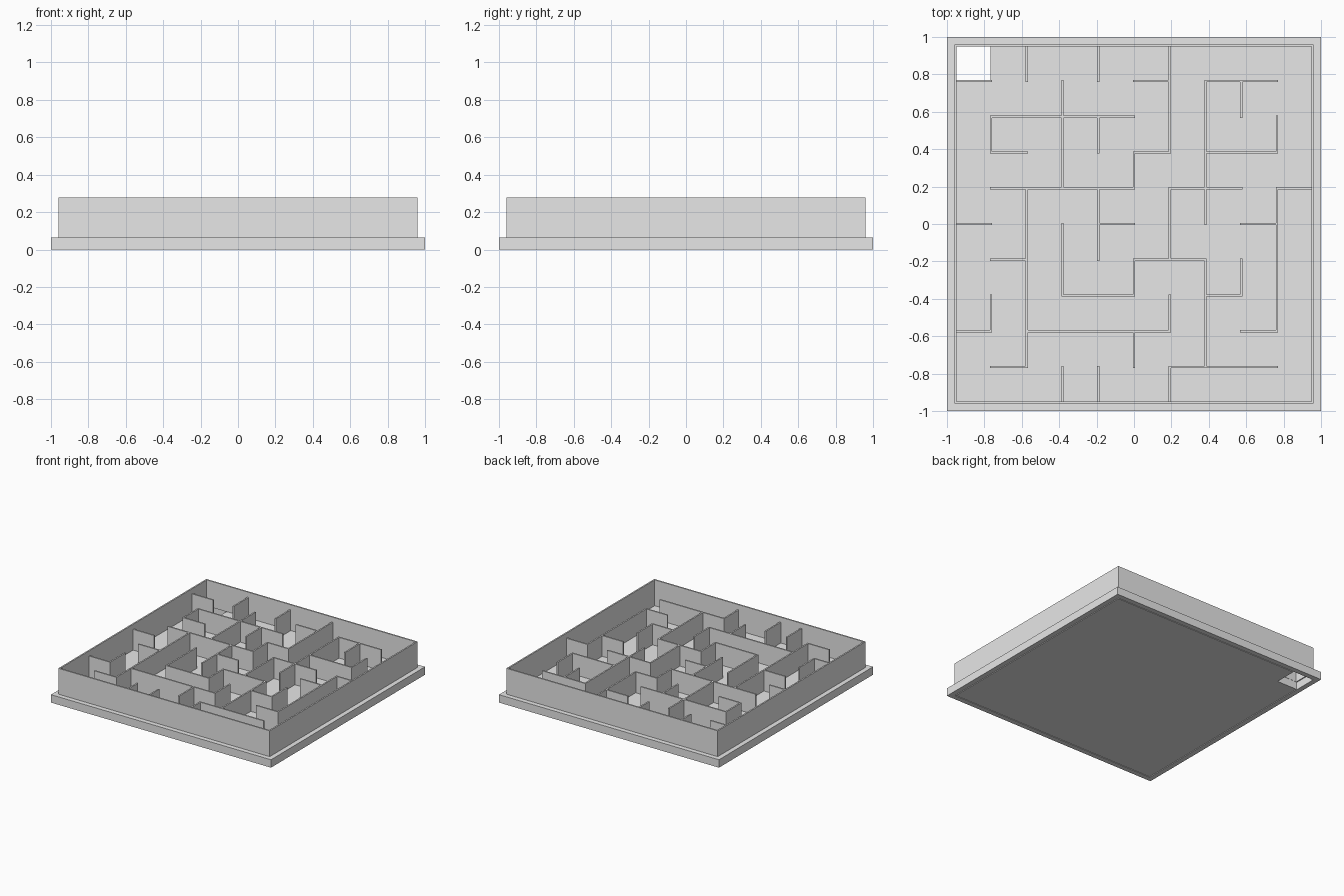
import bpy, bmesh

cube = bpy.data.objects.get("Cube")
if cube:
    bpy.data.objects.remove(cube, do_unlink=True)

STEP = 0.191          # maze cell size
HALF = 5 * STEP       # centre line of the outer wall
THICK = 0.012
BASE_TOP = 0.065
INNER_TOP = 0.235
OUTER_TOP = 0.277

grey = bpy.data.materials.new("light grey")
grey.use_nodes = True
grey.diffuse_color = (0.8, 0.8, 0.8, 1)
grey.node_tree.nodes["Principled BSDF"].inputs["Base Color"].default_value = (0.8, 0.8, 0.8, 1)


def finish(name, bm):
    bmesh.ops.recalc_face_normals(bm, faces=bm.faces)
    mesh = bpy.data.meshes.new(name)
    bm.to_mesh(mesh)
    bm.free()
    mesh.materials.append(grey)
    obj = bpy.data.objects.new(name, mesh)
    bpy.context.collection.objects.link(obj)
    return obj


def extrude_faces(bm, z0, z1):
    """Turn the flat faces in bm into a solid between two heights."""
    for v in bm.verts:
        v.co.z = z0
    made = bmesh.ops.extrude_face_region(bm, geom=bm.faces[:], use_keep_orig=True)
    for v in made["geom"]:
        if isinstance(v, bmesh.types.BMVert):
            v.co.z = z1


def square_ring(name, outer, inner, z0, z1):
    bm = bmesh.new()
    corners = [(-1, -1), (1, -1), (1, 1), (-1, 1)]
    out = [bm.verts.new((x * outer, y * outer, 0)) for x, y in corners]
    inn = [bm.verts.new((x * inner, y * inner, 0)) for x, y in corners]
    for i in range(4):
        j = (i + 1) % 4
        bm.faces.new((out[i], out[j], inn[j], inn[i]))
    extrude_faces(bm, z0, z1)
    return finish(name, bm)


def wall(name, x0, x1, y0, y1):
    bm = bmesh.new()
    h = THICK / 2
    a, b, c, d = x0 - h, x1 + h, y0 - h, y1 + h
    bm.faces.new([bm.verts.new((x, y, 0)) for x, y in ((a, c), (b, c), (b, d), (a, d))])
    extrude_faces(bm, BASE_TOP - 0.002, INNER_TOP)
    return finish(name, bm)


# Base: outer rim, and a floor with an open exit corner; a thin slot runs between them
square_ring("base_rim", 1.0, 0.958, 0, BASE_TOP)
E, N = 0.952, 0.768
bm = bmesh.new()
outline = [(-E, -E), (E, -E), (E, E), (-N, E), (-N, N), (-E, N)]
bm.faces.new([bm.verts.new((x, y, 0)) for x, y in outline])
extrude_faces(bm, 0, BASE_TOP)
finish("maze_floor", bm)

# Taller outer wall
square_ring("outer_wall", HALF + THICK / 2, HALF - THICK / 2, BASE_TOP - 0.002, OUTER_TOP)

# Inner walls: grid line -> spans of cells along it
across = {9: "0-1 5-6 7-9", 8: "1-5", 7: "1-2 5-6 7-9", 6: "1-5 6-8 9-10",
          5: "0-1 4-5 8-9", 4: "1-2 5-7", 3: "3-5 7-8", 2: "0-1 2-6 8-9", 1: "1-2 6-9"}
along = {1: "2-3 7-8", 2: "1-6 9-10", 3: "0-1 3-5 6-9", 4: "0-1 4-6 7-8 9-10",
         5: "1-2 3-4 6-7", 6: "0-1 2-3 4-6 7-10", 7: "1-4 5-9", 8: "3-4 8-9", 9: "2-6 7-8"}


def spans(table):
    for line, text in table.items():
        for span in text.split():
            a, b = (int(n) * STEP - HALF for n in span.split("-"))
            yield line * STEP - HALF, a, b


for y, a, b in spans(across):
    wall("cross_wall", a, b, y, y)
for x, a, b in spans(along):
    wall("long_wall", x, x, a, b)
